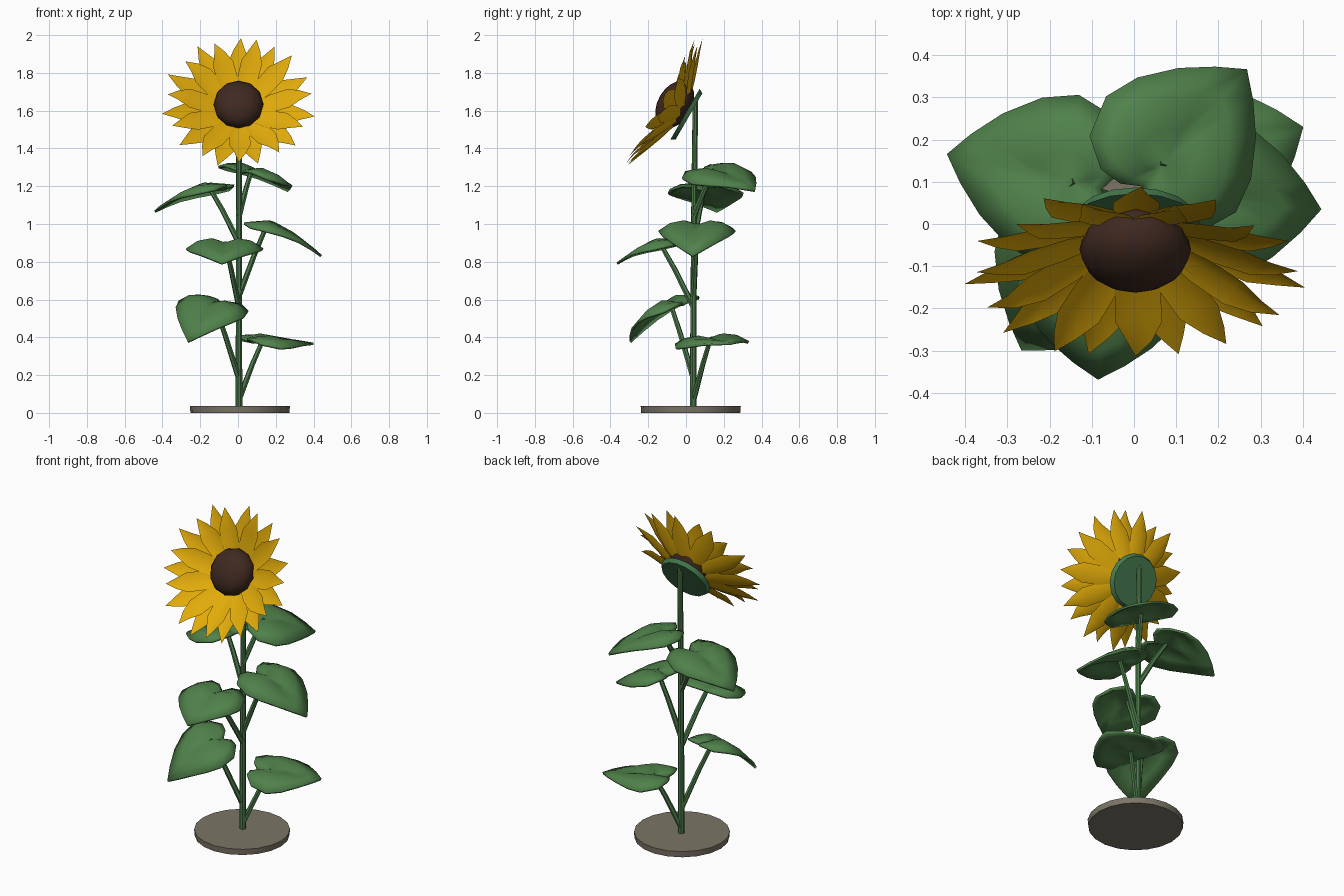
import bpy, bmesh, math, random
from mathutils import Vector, Matrix

random.seed(4)
if "Cube" in bpy.data.objects:
    bpy.data.objects.remove(bpy.data.objects["Cube"])


def material(name, rgb):
    m = bpy.data.materials.new(name)
    m.use_nodes = True
    m.diffuse_color = (*rgb, 1)
    m.node_tree.nodes["Principled BSDF"].inputs["Base Color"].default_value = (*rgb, 1)
    return m


LEAF = material("leaf green", (0.08, 0.222, 0.07))
STEM = material("stem green", (0.068, 0.19, 0.065))
CALYX = material("calyx green", (0.06, 0.195, 0.075))
PETAL = material("petal yellow", (0.76, 0.41, 0.003))
SEED = material("seed brown", (0.05, 0.022, 0.014))
SOIL = material("base taupe", (0.2, 0.178, 0.133))


def finish(name, bm, mat, angle=40):
    bmesh.ops.recalc_face_normals(bm, faces=bm.faces)
    mesh = bpy.data.meshes.new(name)
    bm.to_mesh(mesh)
    bm.free()
    ob = bpy.data.objects.new(name, mesh)
    bpy.context.collection.objects.link(ob)
    mesh.materials.append(mat)
    bpy.ops.object.select_all(action='DESELECT')
    ob.select_set(True)
    bpy.context.view_layer.objects.active = ob
    bpy.ops.object.shade_smooth_by_angle(angle=math.radians(angle))
    return ob


def tube(name, points, radii, sides=8):
    """Tapered tube swept along a path."""
    bm = bmesh.new()
    pts = [Vector(p) for p in points]
    rings = []
    for i, (p, r) in enumerate(zip(pts, radii)):
        d = pts[min(i + 1, len(pts) - 1)] - pts[max(i - 1, 0)]
        a = d.cross(Vector((0.3, 1, 0))).normalized()
        b = d.cross(a).normalized()
        angles = [2 * math.pi * k / sides for k in range(sides)]
        rings.append([bm.verts.new(p + r * (math.cos(t) * a + math.sin(t) * b)) for t in angles])
    for lo, hi in zip(rings, rings[1:]):
        for k in range(sides):
            n = (k + 1) % sides
            bm.faces.new((lo[k], lo[n], hi[n], hi[k]))
    bm.faces.new(rings[0])
    bm.faces.new(rings[-1])
    return finish(name, bm, STEM)


# Heart outline of one leaf half: (along, across), running from notch to tip
HALF = [(-0.08, 0), (-0.11, 0.045), (-0.115, 0.1), (-0.075, 0.17), (0.02, 0.203),
        (0.1, 0.178), (0.18, 0.122), (0.24, 0.06), (0.285, 0)]
OUTLINE = HALF + [(u, -v) for u, v in HALF[-2:0:-1]]


def leaf(name, base, tip, stem_z, roll=0.0):
    """Drooping heart leaf on a stalk that leaves the stem at stem_z."""
    base, tip = Vector(base), Vector(tip)
    flat = Vector((tip.x - base.x, tip.y - base.y, 0))
    length, drop = flat.length, tip.z - base.z
    d = flat.normalized()
    side = Vector((-d.y, d.x, 0))

    def place(u, v):
        s = u / 0.285
        fade = 1 - max(s, 0)
        h = drop * s ** 1.5 if s > 0 else 0.03 * s
        h += 0.6 * fade * abs(v) - 3.6 * v * v * (0.4 + 0.6 * fade) + roll * v / 0.19
        stretch = length / 0.285 if u > 0 else 1
        return base + d * u * stretch + side * v + Vector((0, 0, h))

    bm = bmesh.new()
    centre = bm.verts.new(place(0, 0))
    rings = [[bm.verts.new(place(u * f, v * f)) for u, v in OUTLINE] for f in (0.35, 0.7, 1)]
    n = len(OUTLINE)
    for k in range(n):
        j = (k + 1) % n
        bm.faces.new((centre, rings[0][k], rings[0][j]))
        for a, b in zip(rings, rings[1:]):
            bm.faces.new((a[k], b[k], b[j], a[j]))
    ob = finish(name, bm, LEAF, 60)
    sol = ob.modifiers.new("thickness", 'SOLIDIFY')
    sol.thickness, sol.offset = 0.013, 0

    # Stalk
    start = Vector((0.005, 0.04, stem_z))
    mid = start.lerp(base, 0.55) + Vector((0, 0, 0.015))
    tube(name + "_stalk", [start, mid, base + Vector((0, 0, 0.008))], [0.016, 0.014, 0.012], 6)


# Base disc
bm = bmesh.new()
bmesh.ops.create_cone(bm, cap_ends=True, segments=20, radius1=0.262, radius2=0.265, depth=0.036,
                      matrix=Matrix.Translation((0.01, 0.025, 0.018)))
finish("base_disc", bm, SOIL)

# Main stem
tube("stem", [(0.005, 0.038, 0.02), (0.005, 0.04, 0.6), (0.005, 0.044, 1.2), (0.005, 0.05, 1.67)],
     [0.019, 0.017, 0.016, 0.015])

# Leaves: stalk end, tip, height of the stalk on the stem, sideways roll
leaf("leaf_low_left", (0.135, 0.13, 0.385), (0.40, 0.23, 0.365), 0.07, 0.015)
leaf("leaf_low_right", (-0.13, -0.085, 0.58), (-0.265, -0.295, 0.375), 0.18, -0.04)
leaf("leaf_mid_right", (-0.07, -0.14, 0.895), (-0.085, -0.365, 0.79), 0.56, 0)
leaf("leaf_mid_left", (0.155, 0.06, 0.99), (0.44, 0.035, 0.83), 0.62, 0)
leaf("leaf_high_right", (-0.155, 0.1, 1.19), (-0.44, 0.165, 1.065), 0.9, 0)
leaf("leaf_high_left", (0.073, 0.15, 1.28), (0.265, 0.365, 1.175), 1.04, 0.035)

# Flower head frame: local z points out of the face
HEAD = Matrix(((1, 0, 0, 0.003), (0, 0.5, -0.866, 0.005), (0, 0.866, 0.5, 1.575), (0, 0, 0, 1)))

# Calyx behind the head
bm = bmesh.new()
bmesh.ops.create_cone(bm, cap_ends=True, segments=16, radius1=0.142, radius2=0.155, depth=0.024)
bmesh.ops.transform(bm, matrix=HEAD, verts=bm.verts)
finish("calyx", bm, CALYX, 60)

# Seed dome
bm = bmesh.new()
bmesh.ops.create_uvsphere(bm, u_segments=12, v_segments=10, radius=1)
bmesh.ops.transform(bm, verts=bm.verts, matrix=HEAD @ Matrix.Translation((0, 0.018, 0.085))
                    @ Matrix.Diagonal((0.132, 0.136, 0.09, 1)))
finish("seed_dome", bm, SEED, 60)

# Petals: broad overlapping blades with pointed tips, in a back and a front layer
bm = bmesh.new()
COUNT = 22
for i in range(COUNT):
    front = i % 2
    reach = (0.385 if front else 0.405) + random.uniform(-0.015, 0.008)
    rise = (0.145 if front else 0.13) + random.uniform(-0.01, 0.012)
    turn = math.pi / 2 + 2 * math.pi * i / COUNT + random.uniform(-0.05, 0.05)
    spin = HEAD @ Matrix.Rotation(turn, 4, 'Z')
    rows = []
    for t, w in ((0.2, 0.03), (0.45, 0.054), (0.68, 0.056), (0.84, 0.03)):
        r, h = reach * t, 0.014 + rise * t ** 1.35 + 0.01 * front
        rows.append([bm.verts.new(spin @ Vector((r, s * w, h + 0.3 * w * abs(s)))) for s in (-1, 0, 1)])
    tip = bm.verts.new(spin @ Vector((reach, random.uniform(-0.012, 0.012), rise + 0.01)))
    for a, b in zip(rows, rows[1:]):
        for k in (0, 1):
            bm.faces.new((a[k], a[k + 1], b[k + 1], b[k]))
    for k in (0, 1):
        bm.faces.new((rows[-1][k], rows[-1][k + 1], tip))
finish("petals", bm, PETAL, 60)
